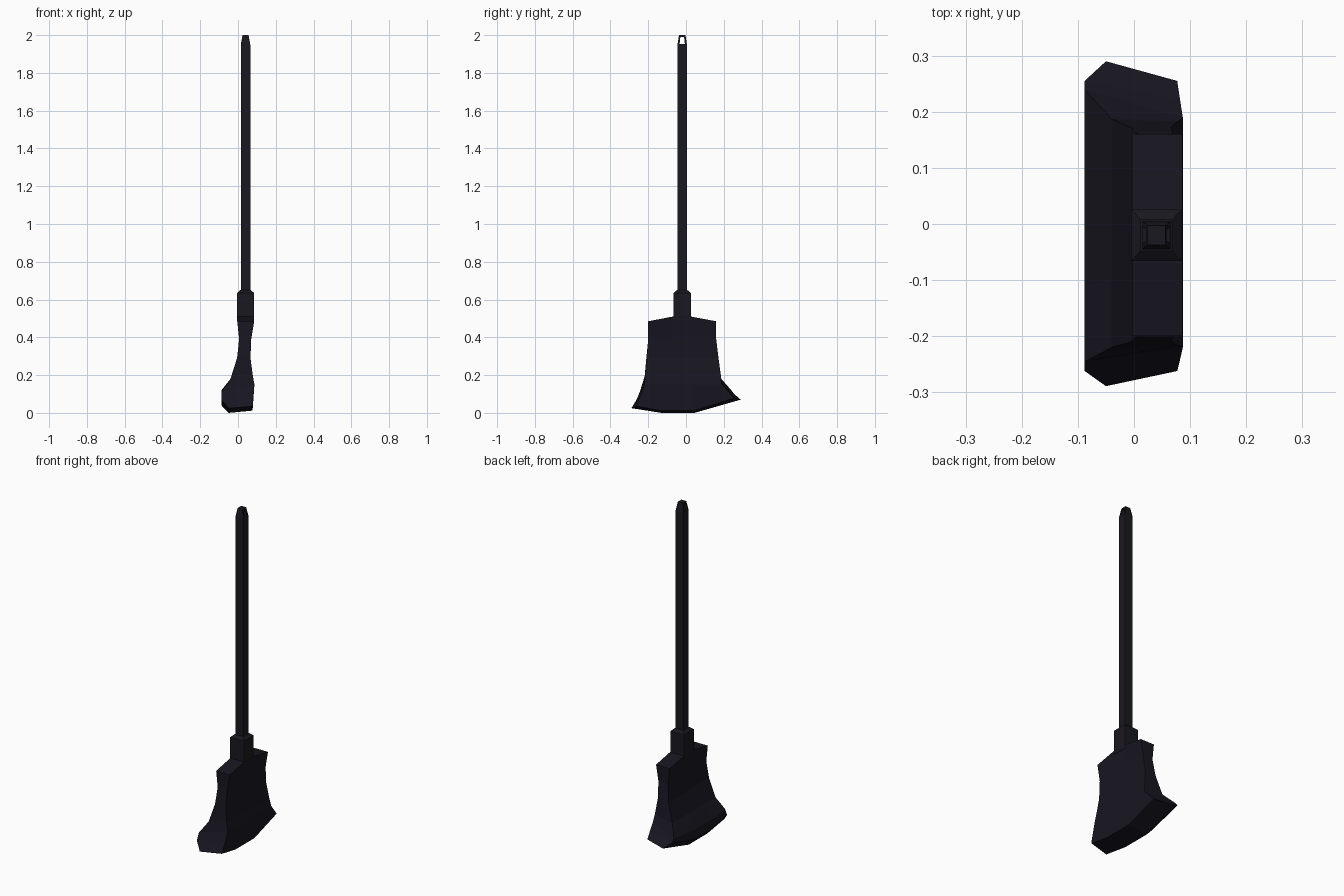
import bpy, bmesh

if "Cube" in bpy.data.objects:
    bpy.data.objects.remove(bpy.data.objects["Cube"])

CX, CY = 0.04, -0.02   # axis of the handle


def material(name, rgb):
    m = bpy.data.materials.new(name)
    m.diffuse_color = (*rgb, 1)
    m.use_nodes = True
    m.node_tree.nodes["Principled BSDF"].inputs["Base Color"].default_value = m.diffuse_color
    return m


DARK = material("dark_wood", (0.010, 0.009, 0.014))
STRAW = material("dark_straw", (0.009, 0.008, 0.015))


def loft(name, rings, mat):
    """Skin closed rings of points and cap both ends."""
    bm = bmesh.new()
    loops = [[bm.verts.new(p) for p in r] for r in rings]
    n = len(loops[0])
    for a, b in zip(loops, loops[1:]):
        for i in range(n):
            j = (i + 1) % n
            bm.faces.new((a[i], a[j], b[j], b[i]))
    for loop in (loops[0], loops[-1]):
        # cap as a strip of quads between the two long sides
        for i in range(n // 2 - 1):
            bm.faces.new((loop[i], loop[i + 1], loop[n - 2 - i], loop[n - 1 - i]))
    bmesh.ops.recalc_face_normals(bm, faces=bm.faces)
    me = bpy.data.meshes.new(name)
    bm.to_mesh(me)
    bm.free()
    ob = bpy.data.objects.new(name, me)
    bpy.context.collection.objects.link(ob)
    if mat:
        me.materials.append(mat)
    return ob


def square(hx, hy, z):
    return [(CX + sx * hx, CY + sy * hy, z)
            for sx, sy in ((-1, -1), (1, -1), (1, 1), (-1, 1))]


# Square handle with a tapered tip
handle = loft("handle", [square(0.025, 0.025, 0.60), square(0.025, 0.025, 1.95),
                         square(0.016, 0.017, 2.0)], DARK)

# Hanging hole through the tip
cutter = loft("hole_cutter", [square(0.1, 0.014, 1.953), square(0.1, 0.010, 1.99)], None)
cutter.hide_render = True
cutter.hide_viewport = True
cut = handle.modifiers.new("hole", 'BOOLEAN')
cut.operation = 'DIFFERENCE'
cut.object = cutter

# Collar with chamfered top
loft("collar", [square(0.045, 0.046, 0.49), square(0.045, 0.046, 0.635),
                square(0.028, 0.028, 0.65)], DARK)

# Brush head rows: x, left y, right y, left z, middle z, right z
front = [
    (-0.004, -0.20, 0.16, 0.485, 0.51, 0.485),
    (0.006, -0.20, 0.16, 0.39, 0.39, 0.39),
    (-0.005, -0.21, 0.172, 0.29, 0.29, 0.29),
    (-0.040, -0.22, 0.187, 0.18, 0.18, 0.18),
    (-0.088, -0.245, 0.24, 0.11, 0.10, 0.12),
    (-0.088, -0.262, 0.255, 0.07, 0.04, 0.10),
    (-0.050, -0.289, 0.29, 0.025, 0.0, 0.07),
]
back = [
    (0.086, -0.20, 0.16, 0.485, 0.51, 0.485),
    (0.070, -0.20, 0.16, 0.39, 0.39, 0.39),
    (0.066, -0.21, 0.172, 0.29, 0.29, 0.29),
    (0.078, -0.217, 0.183, 0.20, 0.20, 0.20),
    (0.087, -0.22, 0.19, 0.15, 0.15, 0.15),
    (0.082, -0.242, 0.222, 0.09, 0.08, 0.115),
    (0.077, -0.262, 0.255, 0.035, 0.012, 0.078),
]


def row(spec, t):
    x, yl, yr, zl, zm, zr = spec
    return [(x, yl, zl), (x, -0.07 - 0.06 * t, zm), (x, 0.025 + 0.02 * t, zm), (x, yr, zr)]


rings = []
for i, (f, b) in enumerate(zip(front, back)):
    t = i / (len(front) - 1)
    rings.append(row(f, t) + row(b, t)[::-1])
loft("brush_head", rings, STRAW)
